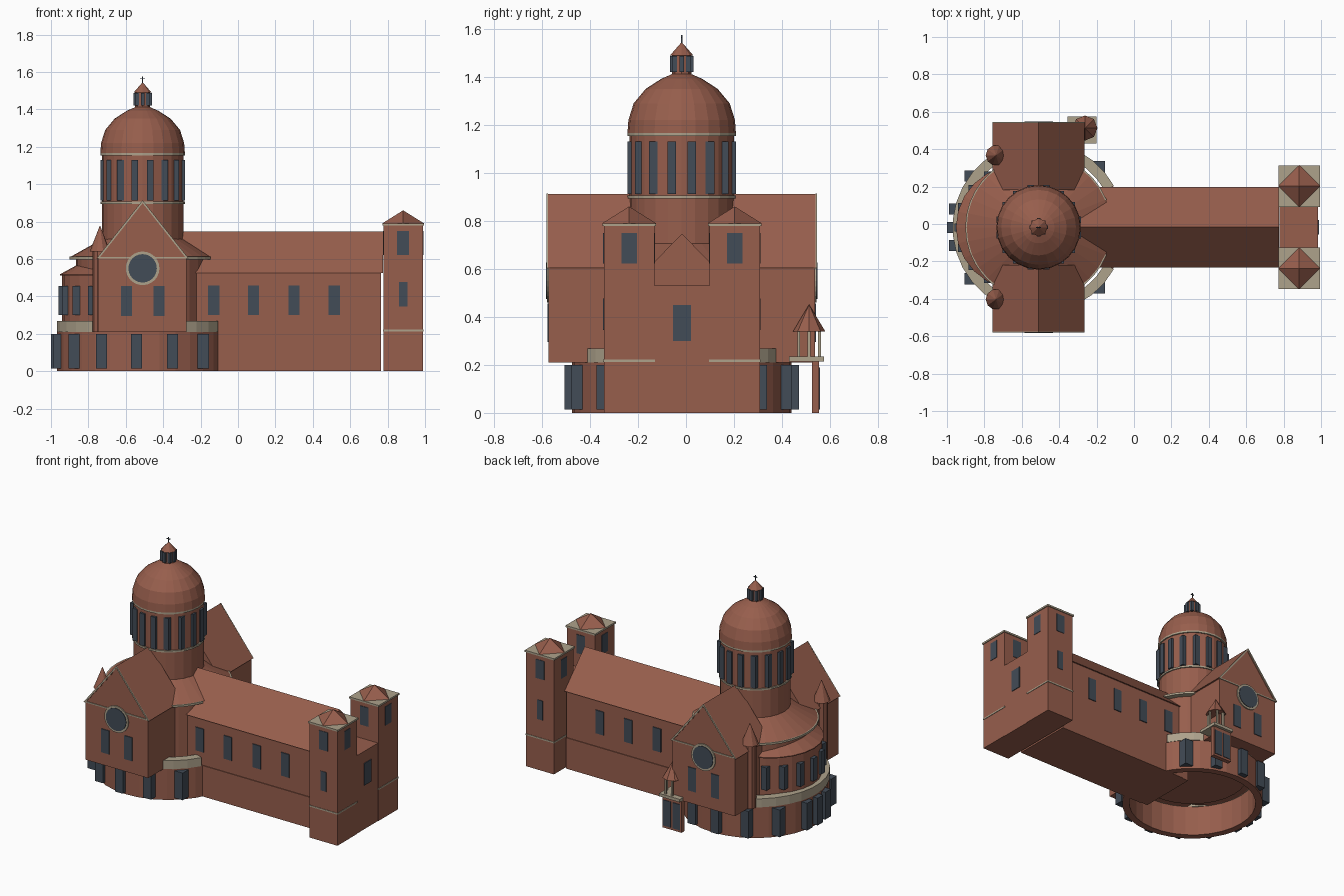
import bpy, bmesh, math
from math import sin, cos, radians, pi

if "Cube" in bpy.data.objects:
    bpy.data.objects.remove(bpy.data.objects["Cube"])


def material(name, col):
    m = bpy.data.materials.new(name)
    m.diffuse_color = (*col, 1)
    m.use_nodes = True
    m.node_tree.nodes["Principled BSDF"].inputs["Base Color"].default_value = m.diffuse_color
    return m


BRICK = material("brick red", (0.31, 0.112, 0.073))
STONE = material("pale stone", (0.42, 0.36, 0.26))
GLASS = material("dark slate glass", (0.055, 0.072, 0.095))
CX, CY = -0.51, -0.018          # centre of the dome


def finish(name, bm, mat):
    bmesh.ops.recalc_face_normals(bm, faces=bm.faces)
    me = bpy.data.meshes.new(name)
    bm.to_mesh(me)
    bm.free()
    me.materials.append(mat)
    ob = bpy.data.objects.new(name, me)
    bpy.context.collection.objects.link(ob)
    return ob


def boxes(name, mat, items):
    """Each item is (x0, x1, y0, y1, z0, z1)."""
    bm = bmesh.new()
    for x0, x1, y0, y1, z0, z1 in items:
        vs = bmesh.ops.create_cube(bm, size=1)["verts"]
        for v in vs:
            v.co = (x0 if v.co.x < 0 else x1, y0 if v.co.y < 0 else y1,
                    z0 if v.co.z < 0 else z1)
    return finish(name, bm, mat)


def extrude(name, mat, pts, axis, a, b):
    """Extrude a profile (u, z) along x or y from a to b."""
    bm = bmesh.new()
    rows = [[bm.verts.new((t, u, z) if axis == "x" else (u, t, z)) for u, z in pts]
            for t in (a, b)]
    n = len(pts)
    bm.faces.new(rows[0])
    bm.faces.new(rows[1])
    for i in range(n):
        j = (i + 1) % n
        bm.faces.new((rows[0][i], rows[0][j], rows[1][j], rows[1][i]))
    return finish(name, bm, mat)


def lathe(name, mat, prof, n, cx=CX, cy=CY, phase=0.0):
    """Turn an open profile (r, z) around a vertical axis, capping the ends."""
    bm = bmesh.new()
    rows = []
    for r, z in prof:
        if r == 0:
            rows.append([bm.verts.new((cx, cy, z))] * n)
        else:
            rows.append([bm.verts.new((cx + r * cos(2 * pi * i / n + phase),
                                       cy + r * sin(2 * pi * i / n + phase), z)) for i in range(n)])
    for a, b in zip(rows, rows[1:]):
        for i in range(n):
            j = (i + 1) % n
            bm.faces.new(list(dict.fromkeys((a[i], a[j], b[j], b[i]))))
    for row, (r, z) in ((rows[0], prof[0]), (rows[-1], prof[-1])):
        if r > 0:
            bm.faces.new(row)
    return finish(name, bm, mat)


def ring(name, mat, r0, r1, z0, z1, n, a0=0, a1=360):
    """Square-section ring or arc around the dome axis, angles in degrees."""
    bm = bmesh.new()
    full = a1 - a0 >= 360
    rows = []
    for i in range(n if full else n + 1):
        t = radians(a0 + (a1 - a0) * i / n)
        rows.append([bm.verts.new((CX + r * cos(t), CY + r * sin(t), z))
                     for r, z in ((r0, z0), (r1, z0), (r1, z1), (r0, z1))])
    pairs = list(zip(rows, rows[1:])) + ([(rows[-1], rows[0])] if full else [])
    for a, b in pairs:
        for k in range(4):
            bm.faces.new((a[k], a[k - 1], b[k - 1], b[k]))
    if not full:
        bm.faces.new(rows[0])
        bm.faces.new(rows[-1])
    return finish(name, bm, mat)


def around(angles, r, s, z0, z1, cx=CX, cy=CY):
    """Square posts set on a circle, all aligned with the axes."""
    h = s / 2
    out = []
    for d in angles:
        x, y = cx + r * cos(radians(d)), cy + r * sin(radians(d))
        out.append((x - h, x + h, y - h, y + h, z0, z1))
    return out


# lower ambulatory ring with windows and parapet
ring("ambulatory_wall", BRICK, 0.41, 0.457, 0, 0.21, 32)
ring("ambulatory_parapet", STONE, 0.405, 0.46, 0.21, 0.268, 27, 29, 331)
boxes("ambulatory_windows", GLASS,
      around([180] + [45 + 270 * i / 11 for i in range(12)], 0.459, 0.06, 0.015, 0.2))

# upper ambulatory with conical roof
lathe("crossing_body", BRICK, [(0.355, 0.2), (0.355, 0.6)], 32)
ring("crossing_cornice", STONE, 0.34, 0.392, 0.598, 0.612, 32, 22, 338)
lathe("crossing_roof", BRICK, [(0.388, 0.61), (0.21, 0.71)], 32)

# apse
AX = -0.62
lathe("apse_wall", BRICK, [(0.32, 0.21), (0.32, 0.515)], 24, AX)
lathe("apse_roof", BRICK, [(0.332, 0.512), (0.332, 0.518), (0.2, 0.59)], 24, AX)
boxes("apse_windows", GLASS, around(range(120, 241, 20), 0.32, 0.042, 0.3, 0.455, AX))

# stair turrets beside the apse
for s, nm in ((1, "back"), (-1, "front")):
    lathe("stair_turret_" + nm, BRICK,
          [(0.04, 0.21), (0.04, 0.64), (0.055, 0.64), (0, 0.78)], 10, -0.738, CY + s * 0.385)

# drum, dome and lantern
lathe("drum", BRICK, [(0.218, 0.6), (0.218, 1.16)], 24)
for nm, z in (("lower", 0.9), ("upper", 1.16)):
    ring("drum_band_" + nm, STONE, 0.2, 0.226, z - 0.006, z + 0.006, 24)
boxes("drum_windows", GLASS, around([11.25 + 22.5 * i for i in range(16)], 0.212, 0.036, 0.912, 1.13))
lathe("dome", BRICK, [(0.226, 1.165), (0.222, 1.22), (0.2, 1.29), (0.15, 1.35),
                      (0.085, 1.392), (0.03, 1.416)], 24)
lathe("lantern", BRICK, [(0.04, 1.405), (0.04, 1.49)], 8)
boxes("lantern_windows", GLASS, around(range(0, 360, 45), 0.04, 0.019, 1.42, 1.488))
lathe("lantern_roof", BRICK, [(0.048, 1.49), (0, 1.545)], 8)
boxes("roof_cross", GLASS, [(CX - .003, CX + .003, CY - .003, CY + .003, 1.535, 1.575),
                            (CX - .013, CX + .013, CY - .003, CY + .003, 1.561, 1.566)])

# transepts
for s, nm in ((-1, "front"), (1, "back")):
    def Y(d):
        return CY + s * d
    y_in, y_out = Y(0.2), Y(0.555)
    extrude("transept_" + nm, BRICK, [(CX - .235, .21), (CX + .235, .21), (CX + .235, .605),
                                      (CX, .90), (CX - .235, .605)], "y", y_in, y_out)
    extrude("transept_roof_" + nm, BRICK, [(CX - .246, .603), (CX, .912), (CX + .246, .603),
                                           (CX + .23, .603), (CX, .892), (CX - .23, .603)],
            "y", y_in, Y(0.558))
    extrude("gable_trim_" + nm, STONE, [(CX - .246, .603), (CX, .914), (CX + .246, .603),
                                        (CX + .233, .603), (CX, .898), (CX - .233, .603)],
            "y", Y(0.557), Y(0.563))
    lo, hi = sorted((Y(0.55), Y(0.56)))
    boxes("gable_base_trim_" + nm, STONE, [(CX - .24, CX + .24, lo, hi, .602, .61)])
    boxes("transept_windows_" + nm, GLASS,
          [(x - .03, x + .03, lo, hi, .295, .455) for x in (-.596, -.423)])
    for part, mat, r, d in (("frame", STONE, .09, .562), ("glass", GLASS, .076, .566)):
        extrude("rose_%s_%s" % (part, nm), mat,
                [(CX + r * cos(2 * pi * i / 24), .55 + r * sin(2 * pi * i / 24)) for i in range(24)],
                "y", Y(0.55), Y(d))

# nave with a slightly wider plinth
NY = -0.017
boxes("nave_walls", BRICK, [(-.3, .765, NY - .207, NY + .207, 0, .53),
                            (-.25, .765, NY - .212, NY + .212, 0, .21)])
extrude("nave_roof", BRICK, [(NY - .216, .525), (NY + .216, .525), (NY, .747)], "x", -.35, .775)
boxes("nave_windows", GLASS, [(x - .03, x + .03, min(y, y + s * .213), max(y, y + s * .213), .3, .458)
                              for x in (-.13, .083, .3, .515) for s, y in ((1, NY), (-1, NY))])

# entrance front between the towers
boxes("entrance_front", BRICK, [(.778, .985, NY - .12, NY + .12, 0, .53)])
boxes("entrance_window", GLASS, [(.98, .99, NY - .038, NY + .038, .3, .45)])

# west towers
TX, H = .883, .105
for s, nm in ((-1, "front"), (1, "back")):
    ty = NY + s * .22
    boxes("tower_" + nm, BRICK, [(TX - H, TX + H, ty - H, ty + H, 0, .78)])
    e = H + .006
    boxes("tower_bands_" + nm, STONE, [(TX - e, TX + e, ty - e, ty + e, .778, .79),
                                       (TX - H - .003, TX + H + .003, ty - H - .003, ty + H + .003, .212, .222)])
    lathe("tower_roof_" + nm, BRICK, [(.112, .79), (0, .86)], 4, TX, ty)
    g = H + .003
    boxes("tower_windows_" + nm, GLASS, [(TX - .032, TX + .032, ty - g, ty + g, .622, .75),
                                         (TX - g, TX + g, ty - .032, ty + .032, .622, .75),
                                         (TX - .022, TX + .022, ty - g, ty + g, .345, .477)])

# raised side porch at the back
PX, PY = -.262, .513
boxes("porch_wall", BRICK, [(-.355, -.21, .525, .555, 0, .215)])
boxes("porch_doors", GLASS, [(-.345, -.29, .55, .559, .015, .19), (-.275, -.22, .55, .559, .015, .19)])
boxes("porch_slab", STONE, [(-.355, -.2, .43, .575, .215, .235)])
boxes("porch_columns", STONE, around(range(0, 360, 60), .05, .012, .235, .345, PX, PY))
lathe("porch_roof", BRICK, [(.067, .34), (0, .452)], 8, PX, PY)
